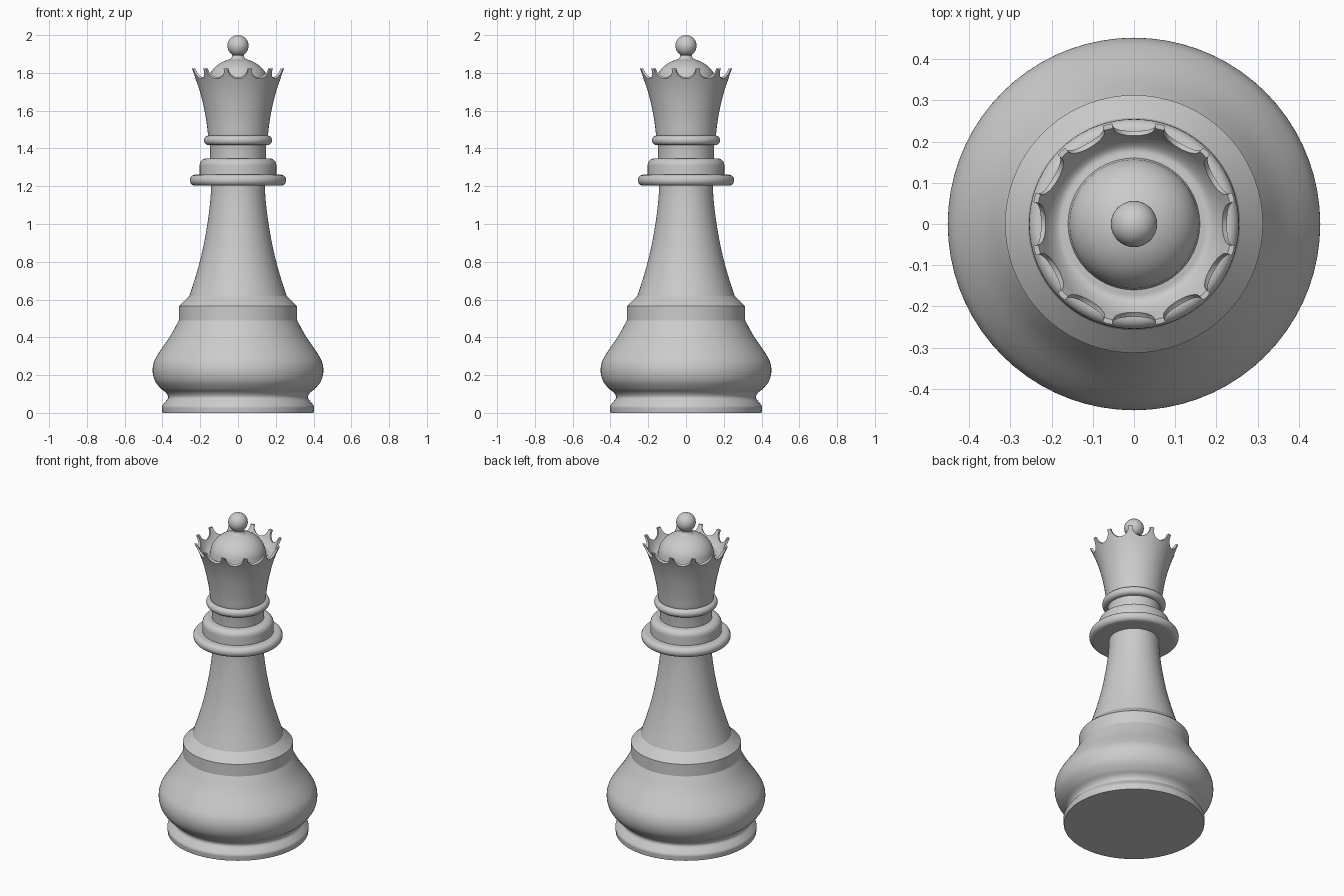
import bpy, bmesh
from math import sin, cos, pi, radians
from mathutils import Vector, Matrix

if "Cube" in bpy.data.objects:
    bpy.data.objects.remove(bpy.data.objects["Cube"])

SEGMENTS = 72


def curve(pts, steps=5):
    """Smooth curve through the given (radius, z) points."""
    p = [Vector(q) for q in pts]
    p = [2 * p[0] - p[1]] + p + [2 * p[-1] - p[-2]]
    out = []
    for a, b, c, d in zip(p, p[1:], p[2:], p[3:]):
        for i in range(steps):
            t = i / steps
            out.append(0.5 * (2 * b + (c - a) * t + (2 * a - 5 * b + 4 * c - d) * t ** 2
                              + (3 * b - a - 3 * c + d) * t ** 3))
    return [tuple(v) for v in out] + [tuple(pts[-1])]


def arc(r, z, rx, rz, start, end, steps=10):
    """Elliptical arc in the profile plane, angles in degrees."""
    angles = [radians(start + (end - start) * i / steps) for i in range(steps + 1)]
    return [(r + rx * cos(a), z + rz * sin(a)) for a in angles]


def make_object(name, bm):
    bmesh.ops.recalc_face_normals(bm, faces=bm.faces)
    mesh = bpy.data.meshes.new(name)
    bm.to_mesh(mesh)
    bm.free()
    obj = bpy.data.objects.new(name, mesh)
    bpy.context.collection.objects.link(obj)
    return obj


def smooth(obj):
    bpy.ops.object.select_all(action='DESELECT')
    obj.select_set(True)
    bpy.context.view_layer.objects.active = obj
    bpy.ops.object.shade_smooth_by_angle(angle=radians(32))


def lathe(name, profile):
    """Revolve a (radius, z) profile around the z axis."""
    bm = bmesh.new()
    verts = [bm.verts.new((max(r, 0), 0, z)) for r, z in profile]
    edges = [bm.edges.new(e) for e in zip(verts, verts[1:])]
    bmesh.ops.spin(bm, geom=verts + edges, cent=(0, 0, 0), axis=(0, 0, 1),
                   angle=2 * pi, steps=SEGMENTS, use_merge=False)
    bmesh.ops.remove_doubles(bm, verts=bm.verts, dist=1e-5)
    obj = make_object(name, bm)
    smooth(obj)
    return obj


# Foot with rounded lip, waist and wide bulge
lathe("base", [(0, 0), (0.40, 0)] + curve([
    (0.402, 0.015), (0.402, 0.035), (0.388, 0.055), (0.37, 0.08), (0.38, 0.105), (0.41, 0.13),
    (0.44, 0.17), (0.452, 0.22), (0.445, 0.27), (0.418, 0.32), (0.36, 0.405), (0.313, 0.49)]))

# Straight band with chamfered top
lathe("shoulder", [(0.313, 0.49), (0.313, 0.565), (0.258, 0.618)])

# Tapering stem
lathe("stem", curve([(0.258, 0.618), (0.222, 0.73), (0.188, 0.86),
                     (0.162, 1.0), (0.147, 1.12), (0.142, 1.205)]))

# Wide disc and the smaller rounded collar above it
lathe("lower_collar", [(0.142, 1.205)] + arc(0.228, 1.232, 0.027, 0.029, -90, 90) + [(0.2, 1.261)])
lathe("upper_collar", [(0.203, 1.258)] + arc(0.168, 1.31, 0.035, 0.037, 0, 90) + [(0.148, 1.347)])

# Neck ring
lathe("neck_ring", [(0.145, 1.418)] + arc(0.157, 1.443, 0.024, 0.025, -90, 90) + [(0.15, 1.468)])

# Flared crown with a hollow bowl and central dome
crown = lathe("crown", [(0, 1.33), (0.148, 1.33), (0.15, 1.44)]
              + curve([(0.158, 1.468), (0.17, 1.56), (0.193, 1.67), (0.22, 1.755), (0.25, 1.822)])
              + [(0.238, 1.822)]
              + curve([(0.234, 1.815), (0.21, 1.77), (0.185, 1.745), (0.16, 1.745)])
              + arc(0, 1.75, 0.158, 0.127, 0, 90))

# Twelve scallops cut into the crown rim
bm = bmesh.new()
for i in range(12):
    a = i * pi / 6
    bmesh.ops.create_uvsphere(bm, u_segments=24, v_segments=16, radius=0.054,
                              matrix=Matrix.Translation((0.25 * cos(a), 0.25 * sin(a), 1.817)))
cutter = make_object("scallop_cutter", bm)
cutter.hide_render = True
mod = crown.modifiers.new("scallops", 'BOOLEAN')
mod.operation = 'DIFFERENCE'
mod.solver = 'EXACT'
mod.object = cutter
while crown.modifiers[0] != mod:
    crown.modifiers.move(crown.modifiers.find(mod.name), 0)
bpy.context.view_layer.objects.active = crown
bpy.ops.object.modifier_apply(modifier=mod.name)
bpy.data.objects.remove(cutter)
smooth(crown)

# Ball finial on a small flared foot
lathe("finial", curve([(0.05, 1.868), (0.036, 1.879), (0.03, 1.893)], 3)
      + arc(0, 1.944, 0.056, 0.056, -56, 90, 18))
